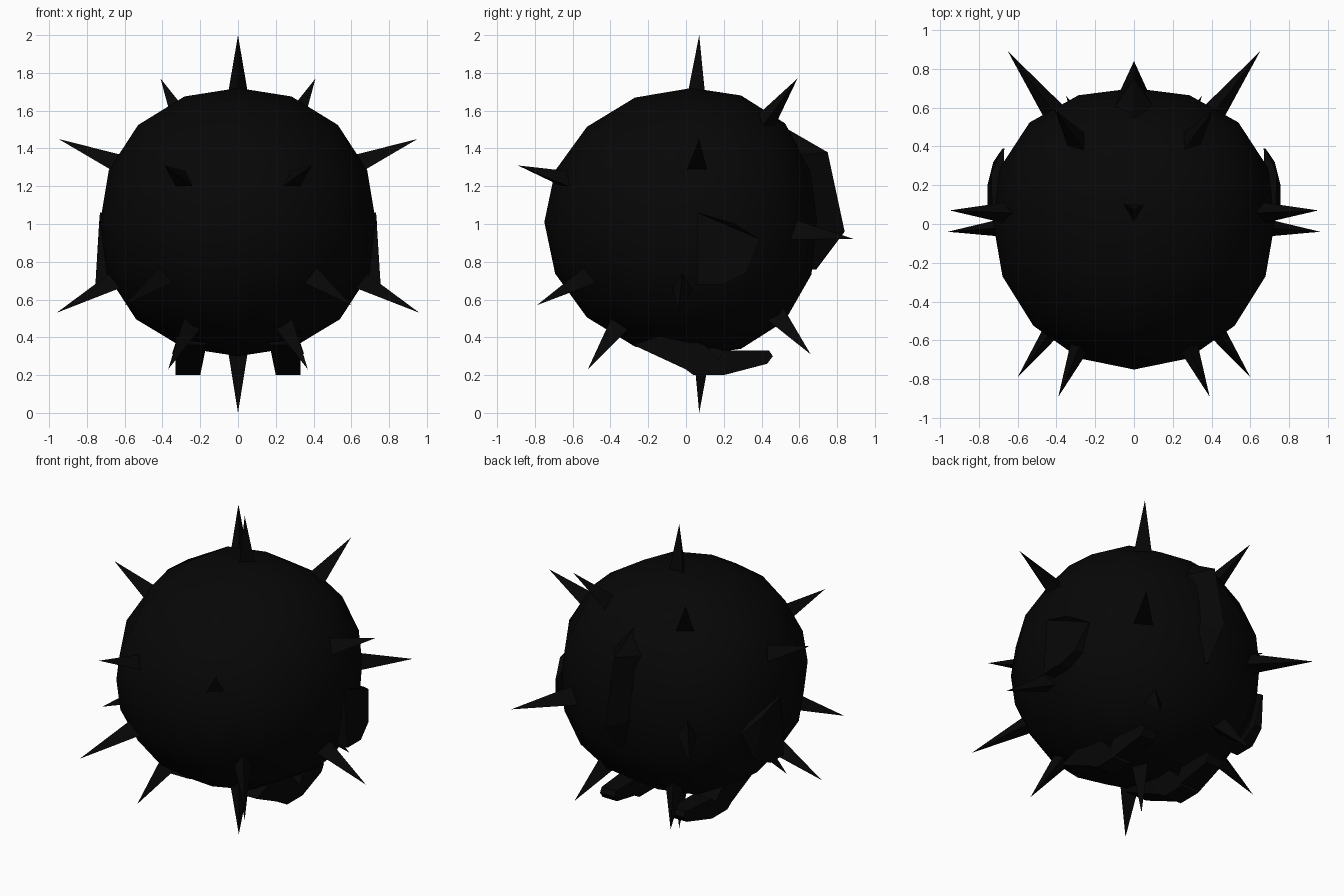
import bpy, bmesh, math
from mathutils import Vector

if "Cube" in bpy.data.objects:
    bpy.data.objects.remove(bpy.data.objects["Cube"])

black = bpy.data.materials.new("matte black")
black.diffuse_color = (0.002, 0.002, 0.002, 1)
black.use_nodes = True
black.node_tree.nodes["Principled BSDF"].inputs["Base Color"].default_value = black.diffuse_color
CENTER = Vector((0, 0.03, 1.01))


def finish(name, bm, smooth=False):
    bmesh.ops.recalc_face_normals(bm, faces=bm.faces)
    me = bpy.data.meshes.new(name)
    bm.to_mesh(me)
    bm.free()
    me.materials.append(black)
    for p in me.polygons:
        p.use_smooth = smooth
    ob = bpy.data.objects.new(name, me)
    bpy.context.collection.objects.link(ob)
    return ob


def prism(name, outline, inner, outer, sign):
    """Side outline (y, z) extruded in x; inner and outer give x for each (y, z)."""
    bm = bmesh.new()
    a = [bm.verts.new((sign * inner(y, z), y, z)) for y, z in outline]
    b = [bm.verts.new((sign * outer(y, z), y, z)) for y, z in outline]
    bm.faces.new(a)
    bm.faces.new(b)
    for i in range(len(a)):
        j = (i + 1) % len(a)
        bm.faces.new((a[i], a[j], b[j], b[i]))
    bmesh.ops.triangulate(bm, faces=[f for f in bm.faces if len(f.verts) > 4])
    return finish(name, bm)


# Body: low-poly ball from a subdivided cube, flatter behind and wider below
bm = bmesh.new()
bmesh.ops.create_cube(bm, size=2)
bmesh.ops.subdivide_edges(bm, edges=bm.edges[:], cuts=3, use_grid_fill=True)
for v in bm.verts:
    d = Vector([math.tan(c * math.pi / 4) for c in v.co])
    k = 2.15 + 0.12 * max(-1, min(1, 2 * d.y))
    d /= sum(abs(c) ** k for c in d) ** (1 / k)
    ry = 0.78 if d.y < 0 else 0.67
    rx = 0.73 + 0.015 * max(0, min(1, -2 * d.z))
    v.co = Vector((rx * d.x, ry * d.y, 0.71 * d.z)) + CENTER
finish("body", bm, True)

# Back ridge: tapered crest along the rear centre line
crest = [(0.49, 1.53), (0.75, 1.38), (0.84, 0.96), (0.69, 0.76)]
roots = [(0.44, 1.50), (0.56, 1.36), (0.62, 0.96), (0.58, 0.76)]
halves = [0.02, 0.13, 0.10, 0.04]
bm = bmesh.new()
rows = []
for (cy, cz), (ry, rz), h in zip(crest, roots, halves):
    rows.append([bm.verts.new(p) for p in ((-h, ry, rz), (0, cy, cz), (h, ry, rz))])
for r, s in zip(rows, rows[1:]):
    for i in range(3):
        j = (i + 1) % 3
        bm.faces.new((r[i], r[j], s[j], s[i]))
bm.faces.new(rows[0])
bm.faces.new(rows[-1])
finish("back_ridge", bm)


# Spikes: three-sided cones radiating from the body to the given tips
def spike(name, tip, radius):
    tip = Vector(tip)
    d = (tip - CENTER).normalized()
    base = CENTER + d * 0.65
    if abs(tip.x) < 0.01:
        base = Vector((0, 0.07, CENTER.z + d.z * 0.66))
    rot = (tip - base).to_track_quat('Z', 'Y')
    bm = bmesh.new()
    ring = []
    for i in range(3):
        a = math.radians(90 + 120 * i)
        ring.append(bm.verts.new(base + rot @ Vector((math.cos(a), math.sin(a), 0)) * radius))
    t = bm.verts.new(tip)
    bm.faces.new(ring)
    for i in range(3):
        bm.faces.new((ring[i], ring[(i + 1) % 3], t))
    finish(name, bm)


spike("top_spike", (0, 0.07, 2.0), 0.065)
spike("bottom_spike", (0, 0.07, 0.0), 0.065)
pairs = {
    "upper_side_spike": (0.95, 0.07, 1.45),
    "lower_side_spike": (0.96, -0.04, 0.53),
    "upper_front_spike": (0.39, -0.89, 1.31),
    "lower_front_spike": (0.60, -0.79, 0.57),
    "under_front_spike": (0.37, -0.52, 0.23),
    "upper_back_spike": (0.41, 0.59, 1.77),
    "middle_back_spike": (0.65, 0.89, 0.92),
    "under_back_spike": (0.35, 0.66, 0.31),
}

arm = [(0.06, 0.68), (0.20, 0.68), (0.32, 0.74), (0.39, 0.92), (0.26, 1.0), (0.06, 1.06)]
foot = [(-0.28, 0.36), (0.0, 0.23), (0.04, 0.2), (0.2, 0.2), (0.2, 0.22), (0.43, 0.26),
        (0.46, 0.30), (0.44, 0.33), (0.2, 0.33), (0.17, 0.28), (0.1, 0.36), (-0.1, 0.42)]

for side, s in (("left", -1), ("right", 1)):
    for name, (x, y, z) in pairs.items():
        spike(f"{name}_{side}", (s * x, y, z), 0.075)
    # Arms: short flat flippers sweeping backwards
    prism(f"arm_{side}", arm, lambda y, z: 0.68 - 0.04 * max(0, y - 0.1),
          lambda y, z: 0.755 - 0.5 * max(0, y - 0.26) - 0.08 * max(0, z - 0.76), s)
    # Feet: bent slabs under the body with toes trailing behind
    prism(f"foot_{side}", foot,
          lambda y, z: 0.2 - (0.3 * max(0, z - 0.25) if y < 0.15 else 0),
          lambda y, z: 0.33 - 0.1 * max(0, y - 0.2), s)
